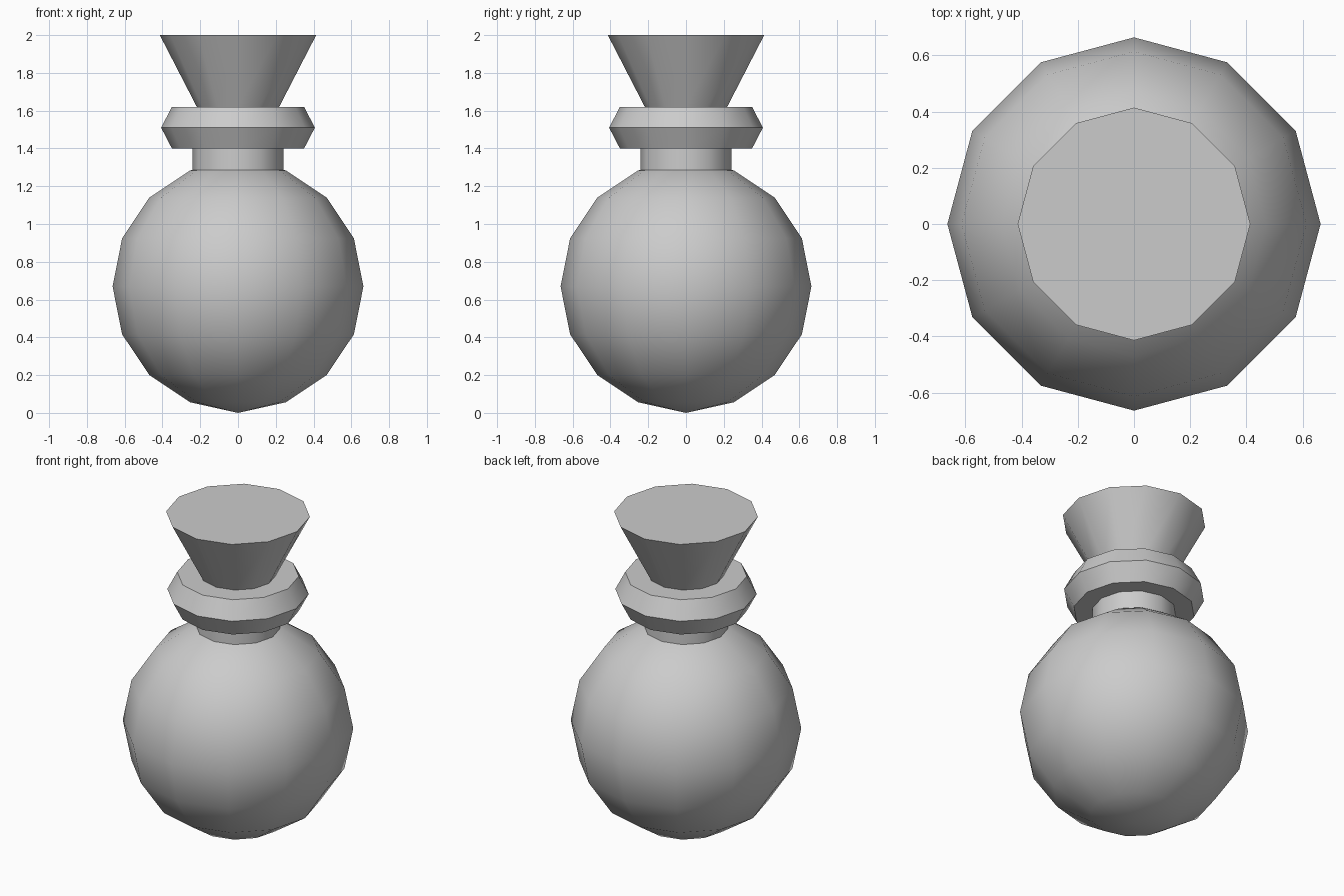
import bpy, bmesh, math

if "Cube" in bpy.data.objects:
    bpy.data.objects.remove(bpy.data.objects["Cube"])

SIDES = 12


def turned(name, profile):
    """Closed 12-sided turned part from (radius, z) points, bottom to top."""
    bm = bmesh.new()
    rings = []
    for r, z in profile:
        if r == 0:
            rings.append([bm.verts.new((0, 0, z))] * SIDES)
        else:
            rings.append([bm.verts.new((r * math.cos(2 * math.pi * i / SIDES),
                                        r * math.sin(2 * math.pi * i / SIDES), z))
                          for i in range(SIDES)])
    for a, b in zip(rings, rings[1:]):
        for i in range(SIDES):
            j = (i + 1) % SIDES
            bm.faces.new(list(dict.fromkeys((a[i], a[j], b[j], b[i]))))
    # flat caps where the profile does not end in a point
    if profile[0][0] > 0:
        bm.faces.new(rings[0][::-1])
    if profile[-1][0] > 0:
        bm.faces.new(rings[-1])
    bmesh.ops.recalc_face_normals(bm, faces=bm.faces)
    mesh = bpy.data.meshes.new(name)
    bm.to_mesh(mesh)
    bm.free()
    obj = bpy.data.objects.new(name, mesh)
    bpy.context.collection.objects.link(obj)
    bpy.ops.object.select_all(action='DESELECT')
    obj.select_set(True)
    bpy.context.view_layer.objects.active = obj
    bpy.ops.object.shade_smooth_by_angle(angle=math.radians(40))
    return obj


# Round flask body: eight-ring sphere
R, CZ, RINGS = 0.664, 0.67, 8
ball = [(R * math.sin(math.pi * k / RINGS) if 0 < k < RINGS else 0,
         CZ - R * math.cos(math.pi * k / RINGS)) for k in range(RINGS + 1)]
ball[0] = (0, 0.0)
turned("flask_body", ball)

# Short straight neck
turned("neck", [(0.242, 1.28), (0.242, 1.40)])

# Lip collar with a pointed rim
turned("collar", [(0.35, 1.40), (0.407, 1.51), (0.35, 1.62)])

# Flared stopper
turned("stopper", [(0.218, 1.62), (0.414, 2.0)])
